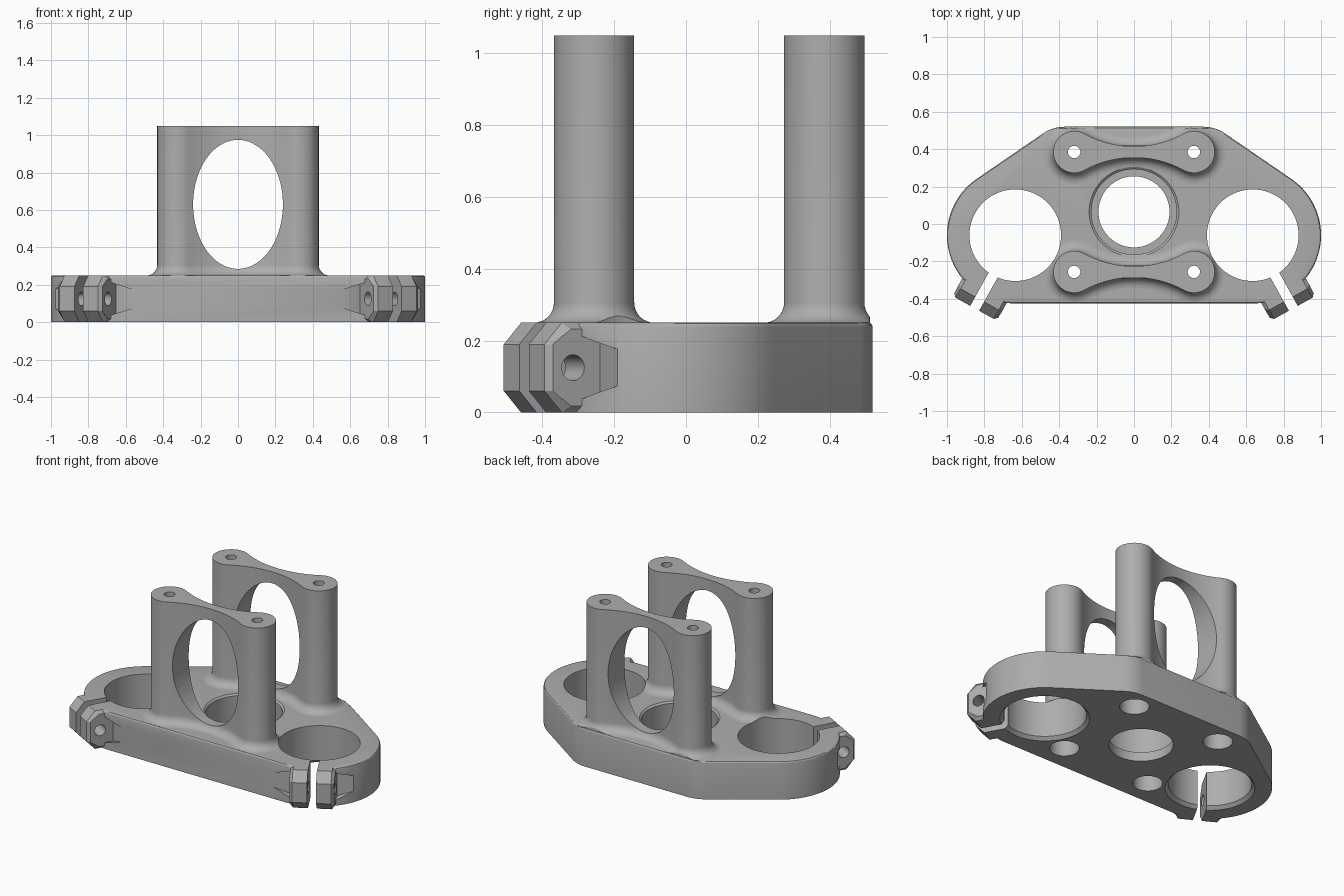
import bpy, bmesh
from math import sin, cos, tan, pi, radians, atan2

if "Cube" in bpy.data.objects:
    bpy.data.objects.remove(bpy.data.objects["Cube"])

# One bare metal colour
metal = bpy.data.materials.new("machined_grey")
metal.use_nodes = True
grey = (0.42, 0.42, 0.42, 1)
metal.diffuse_color = grey
metal.node_tree.nodes["Principled BSDF"].inputs["Base Color"].default_value = grey

H = 0.25                                   # plate thickness
FORK_X, FORK_Y, BORE, RIM = 0.635, -0.06, 0.245, 0.365
SLIT = radians(-61)                        # direction of the clamp slits
POST_X, POST_R = 0.32, 0.112
POSTS = {"rear_post": 0.385, "front_post": -0.256}


def loft(name, rings):
    """Closed solid through rings of equal point count."""
    bm = bmesh.new()
    loops = [[bm.verts.new(p) for p in ring] for ring in rings]
    n = len(loops[0])
    for a, b in zip(loops, loops[1:]):
        for i in range(n):
            bm.faces.new((a[i], a[(i + 1) % n], b[(i + 1) % n], b[i]))
    bm.faces.new(loops[0])
    bm.faces.new(loops[-1])
    bmesh.ops.recalc_face_normals(bm, faces=bm.faces[:])
    mesh = bpy.data.meshes.new(name)
    bm.to_mesh(mesh)
    bm.free()
    mesh.materials.append(metal)
    ob = bpy.data.objects.new(name, mesh)
    bpy.context.scene.collection.objects.link(ob)
    return ob


def arc(cx, cy, r, a0, a1, n):
    return [(cx + r * cos(a0 + (a1 - a0) * i / n),
             cy + r * sin(a0 + (a1 - a0) * i / n)) for i in range(n + 1)]


def circle(cx, cy, r, n):
    return arc(cx, cy, r, 0, 2 * pi, n)[:-1]


def turned(name, x, y, profile, n=72):
    """Vertical turned solid from (radius, z) pairs."""
    return loft(name, [[(px, py, z) for px, py in circle(x, y, r, n)]
                       for r, z in profile])


def clamp_loft(name, side, sections):
    """Sections are (s, [(t, z), ...]): t runs along the slit, s across it."""
    return loft(name, [[(side * (FORK_X + t * cos(SLIT) - s * sin(SLIT)),
                         FORK_Y + t * sin(SLIT) + s * cos(SLIT), z)
                        for t, z in pts] for s, pts in sections])


def combine(ob, tools, operation):
    bpy.context.view_layer.objects.active = ob
    for tool in tools:
        mod = ob.modifiers.new("combine", 'BOOLEAN')
        mod.operation, mod.solver, mod.object = operation, 'MANIFOLD', tool
        bpy.ops.object.modifier_apply(modifier=mod.name)


def ear_section(inset):
    tip, lo, hi = 0.447 - inset, inset, H - inset
    return [(0.27, lo), (tip - 0.055, lo), (tip, 0.06), (tip, H - 0.06),
            (tip - 0.055, hi), (0.27, hi)]


# Plate outline: round fork ends, flat front, tapered back corners
slope = radians(55.6)
back = 0.52
corner_r = 0.2
tx, ty = FORK_X + RIM * cos(slope), FORK_Y + RIM * sin(slope)
corner_x = tx - (back - ty) * tan(slope)
cx = corner_x - corner_r * tan((pi / 2 - slope) / 2)
half = (arc(FORK_X, FORK_Y, RIM, -pi / 2, slope, 48)
        + arc(cx, back - corner_r, corner_r, slope, pi / 2, 8))
outline = half + [(-x, y) for x, y in reversed(half)]

# Plate with a soft top edge
SOFT = 0.012
mid_y = 0.05
rings = [[(x, y, 0) for x, y in outline]]
for i in range(4):
    f = i / 3 * pi / 2
    k = SOFT * (1 - cos(f))
    rings.append([(x * (1 - k), mid_y + (y - mid_y) * (1 - 2 * k),
                   H - SOFT + SOFT * sin(f)) for x, y in outline])
plate = loft("clamp_plate", rings)

# Clamp ears on both sides of each slit, with chamfered outer faces
ears, ear_cuts, bores = [], [], []
for side in (1, -1):
    for way in (1, -1):
        ears.append(clamp_loft("clamp_ear", side, [
            (way * 0.01, ear_section(0)), (way * 0.117, ear_section(0)),
            (way * 0.136, ear_section(0.018))]))
        # Tapered screw-head pocket beside each ear
        ear_cuts.append(clamp_loft("pocket_cutter", side, [
            (way * s, [(0.28, H / 2 - h), (0.6, H / 2 - h),
                       (0.6, H / 2 + h), (0.28, H / 2 + h)])
            for s, h in ((0.135, 0.088), (0.25, 0.046))]))
    ear_cuts.append(clamp_loft("slit_cutter", side, [
        (s, [(0.15, -0.1), (0.6, -0.1), (0.6, 0.4), (0.15, 0.4)])
        for s in (-0.027, 0.027)]))
    ear_cuts.append(clamp_loft("pinch_bolt_cutter", side, [
        (s, circle(0.366, H / 2, 0.036, 32)) for s in (-0.3, 0.3)]))
    # Fork bore, chamfered underneath
    bores.append(turned("fork_bore_cutter", side * FORK_X, FORK_Y, [
        (BORE + 0.04, -0.02), (BORE, 0.02), (BORE, 0.5)]))

# Stepped steering bore
bores.append(turned("steering_bore_cutter", 0, 0.065, [
    (0.19, -0.1), (0.19, 0.06), (0.228, 0.06), (0.228, H - 0.01), (0.24, H),
    (0.24, 0.4)]))

# Bolt bores up through the posts, with wide recesses underneath
bolts = {name: [turned("bolt_cutter", side * POST_X, y, [
    (0.088, -0.1), (0.088, 0.12), (0.033, 0.12), (0.033, 1.2)], 40)
    for side in (1, -1)] for name, y in POSTS.items()}
all_bolts = sum(bolts.values(), [])

combine(plate, ears, 'UNION')
combine(plate, ear_cuts + bores + all_bolts, 'DIFFERENCE')

# Waisted handlebar posts
WAIST = 0.03
HOLLOW = (POST_X**2 + WAIST**2 - POST_R**2) / (2 * (POST_R - WAIST))
HUB = WAIST + HOLLOW
FILLET = 0.056


def post_ring(y, z, flare):
    a = atan2(HUB, -POST_X)
    b = atan2(-HUB, POST_X)
    pts = arc(POST_X, 0, POST_R + flare, -a, a, 28)
    pts += arc(0, HUB, HOLLOW - flare, b, -pi - b, 28)[1:-1]
    pts += [(-px, -py) for px, py in pts]
    return [(px, min(max(py + y, -0.415), back - 0.008), z) for px, py in pts]


posts, windows = [], []
for name, y in POSTS.items():
    # Filleted foot, then a straight rise
    rings = [post_ring(y, H - 0.015, FILLET)]
    for i in range(8, -1, -1):
        f = i / 8 * pi / 2
        rings.append(post_ring(y, H + FILLET * (1 - sin(f)), FILLET * (1 - cos(f))))
    rings.append(post_ring(y, 1.05, 0))
    post = loft(name, rings)
    # Oval window through the waist
    window = loft("window_cutter", [
        [(0.24 * px, y + d, 0.63 + 0.345 * pz) for px, pz in circle(0, 0, 1, 80)]
        for d in (-0.2, 0.2)])
    combine(post, [window] + bores + bolts[name], 'DIFFERENCE')
    posts.append(post)
    windows.append(window)

# Remove the helpers
for tool in ears + ear_cuts + bores + all_bolts + windows:
    bpy.data.objects.remove(tool)

# Smooth curves, crisp machined edges
for ob in [plate] + posts:
    ob.select_set(True)
bpy.context.view_layer.objects.active = plate
bpy.ops.object.shade_smooth_by_angle(angle=radians(30))
